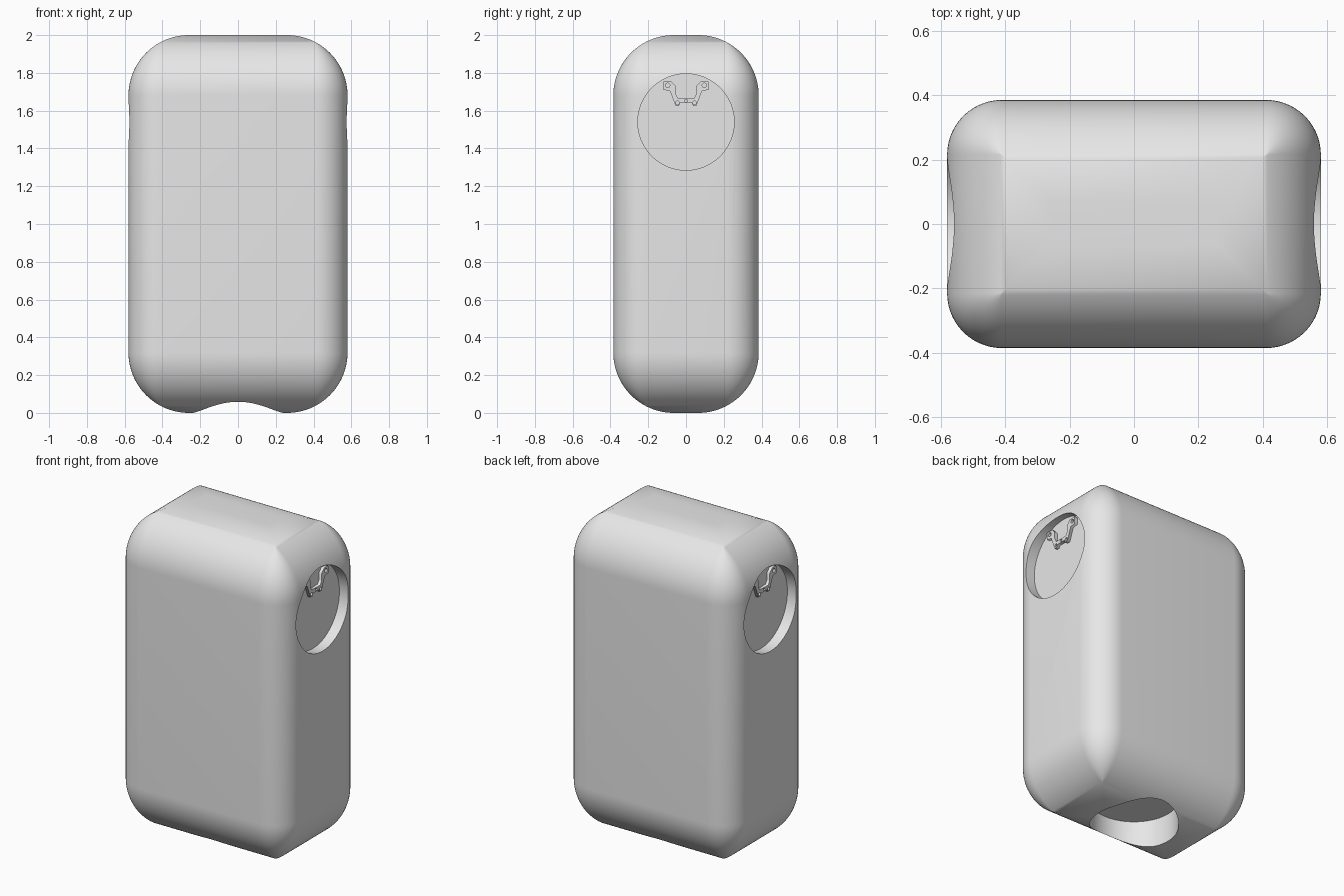
import bpy, bmesh, math
from mathutils import Matrix

if "Cube" in bpy.data.objects:
    bpy.data.objects.remove(bpy.data.objects["Cube"])

HX, HY, H = 0.58, 0.385, 2.0      # half width, half depth, height
R_END, R_SIDE = 0.32, 0.17        # end rounding, upright edge rounding
ARC, CORNER = 28, 14              # segments
FLOOR_X, HOLE_Z = 0.515, 1.54     # side recess

grey = bpy.data.materials.new("light grey")
grey.use_nodes = True
grey.diffuse_color = (0.8, 0.8, 0.8, 1)
grey.node_tree.nodes["Principled BSDF"].inputs["Base Color"].default_value = (0.8, 0.8, 0.8, 1)


def select_only(ob):
    bpy.ops.object.select_all(action='DESELECT')
    ob.select_set(True)
    bpy.context.view_layer.objects.active = ob


def ring(inset, z):
    """Rounded rectangle shrunk by inset; corners turn sharp once the radius is used up."""
    r = max(R_SIDE - inset, 0)
    cx, cy = HX - inset - r, HY - inset - r
    pts = []
    for q, (sx, sy) in enumerate([(1, 1), (-1, 1), (-1, -1), (1, -1)]):
        for i in range(CORNER + 1):
            a = (q + i / CORNER) * math.pi / 2
            pts.append((sx * cx + r * math.cos(a), sy * cy + r * math.sin(a), z))
    return pts


# Body: stacked rings from bottom to top
bm = bmesh.new()
arc = [i / ARC * math.pi / 2 for i in range(ARC + 1)]
levels = [(R_END * (1 - math.cos(a)), R_END * (1 - math.sin(a))) for a in arc]
rings = [ring(d, z) for d, z in reversed(levels)] + [ring(d, H - z) for d, z in levels]
loops = [[bm.verts.new(p) for p in pts] for pts in rings]
n = len(loops[0])
for low, high in zip(loops, loops[1:]):
    for i in range(n):
        j = (i + 1) % n
        bm.faces.new((low[i], low[j], high[j], high[i]))
bm.faces.new(loops[0][::-1])
bm.faces.new(loops[-1])
bmesh.ops.remove_doubles(bm, verts=bm.verts, dist=1e-5)
bmesh.ops.recalc_face_normals(bm, faces=bm.faces)
mesh = bpy.data.meshes.new("body")
bm.to_mesh(mesh)
bm.free()
mesh.materials.append(grey)
body = bpy.data.objects.new("body", mesh)
bpy.context.collection.objects.link(body)


# Round recesses in both sides and the underside
def cut_recess(radius, depth, location, rotation):
    bpy.ops.mesh.primitive_cylinder_add(vertices=96, radius=radius, depth=depth,
                                        location=location, rotation=rotation)
    cutter = bpy.context.object
    cutter.hide_render = True
    cutter.data.materials.append(grey)
    mod = body.modifiers.new("recess", 'BOOLEAN')
    mod.operation, mod.solver, mod.object = 'DIFFERENCE', 'EXACT', cutter
    select_only(body)
    bpy.ops.object.modifier_apply(modifier=mod.name)
    bpy.data.objects.remove(cutter)


for side in (1, -1):
    cut_recess(0.255, 0.4, (side * (FLOOR_X + 0.2), 0, HOLE_Z), (0, math.pi / 2, 0))
cut_recess(0.25, 0.4, (0, 0, 0.175 - 0.2), (0, 0, 0))
select_only(body)
bpy.ops.object.shade_smooth_by_angle(angle=math.radians(50))

# Brackets: half outline (across, up), mirrored, with screw holes
half = [(0.032, 1.64), (0.037, 1.625), (0.055, 1.625), (0.085, 1.705), (0.12, 1.71),
        (0.12, 1.755), (0.078, 1.755), (0.055, 1.73), (0.055, 1.69), (0.042, 1.665)]
outline = half + [(-y, z) for y, z in reversed(half)]
holes = [(0.097, 1.734, 0.012), (-0.097, 1.734, 0.012), (0.045, 1.642, 0.009),
         (-0.045, 1.642, 0.009), (0, 1.652, 0.008)]


def circle(y, z, r, count=20):
    return [(y + r * math.cos(i * math.tau / count), z + r * math.sin(i * math.tau / count))
            for i in range(count)]


def bracket(name, turn):
    curve = bpy.data.curves.new(name, 'CURVE')
    curve.dimensions, curve.fill_mode, curve.extrude = '2D', 'BOTH', 0.01
    for pts in [outline] + [circle(*h) for h in holes]:
        spline = curve.splines.new('POLY')
        spline.points.add(len(pts) - 1)
        for p, (y, z) in zip(spline.points, pts):
            p.co = (y, z, 0, 1)
        spline.use_cyclic_u = True
    curve.materials.append(grey)
    ob = bpy.data.objects.new(name, curve)
    bpy.context.collection.objects.link(ob)
    # Stand the flat outline up against the recess floor
    upright = Matrix(((0, 0, 1, FLOOR_X + 0.009), (1, 0, 0, 0), (0, 1, 0, 0), (0, 0, 0, 1)))
    ob.matrix_world = Matrix.Rotation(turn, 4, 'Z') @ upright
    select_only(ob)
    bpy.ops.object.convert(target='MESH')


bracket("left_bracket", 0)
bracket("right_bracket", math.pi)
